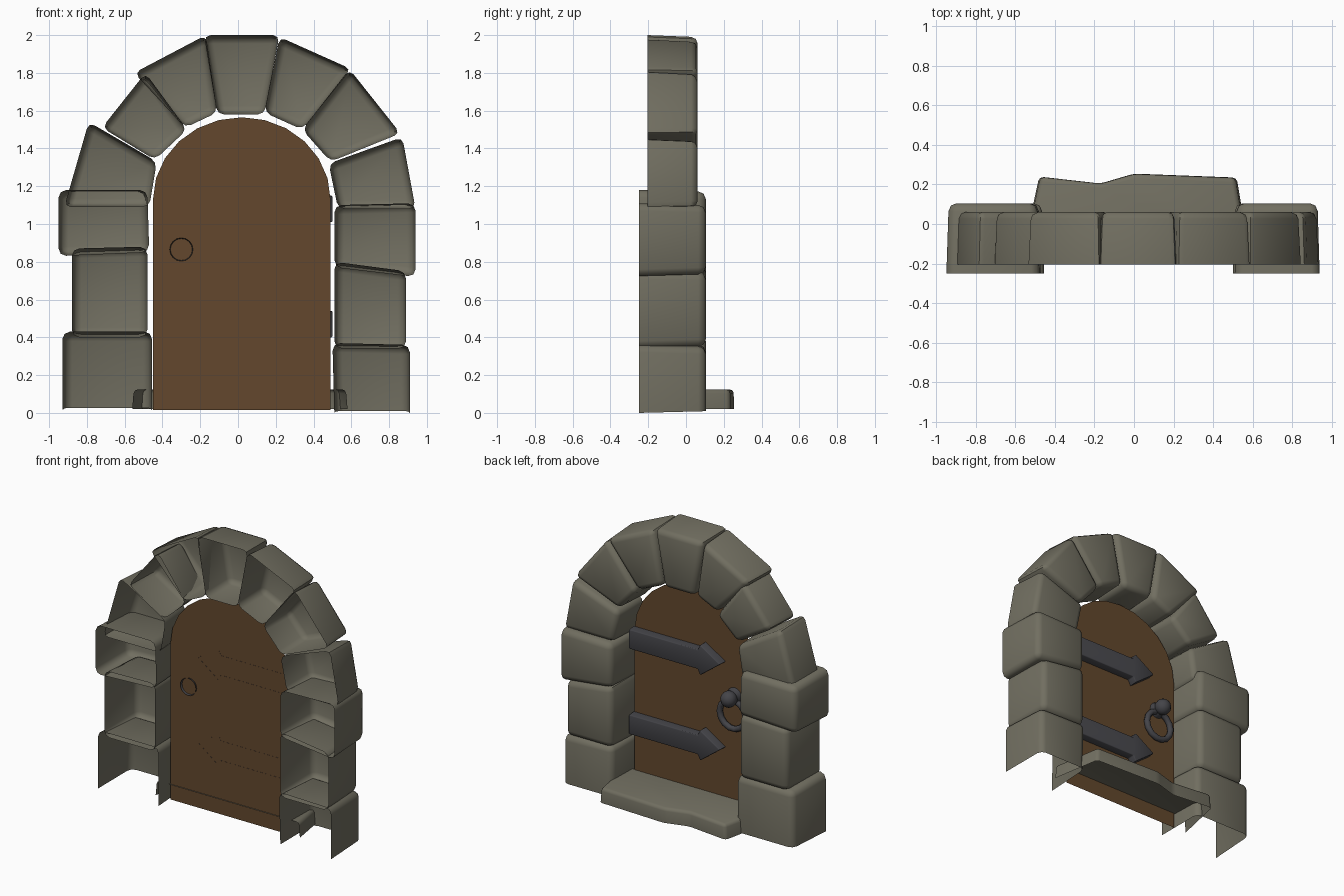
import bpy, bmesh, math
from mathutils import Vector, Matrix

cube = bpy.data.objects.get("Cube")
if cube:
    bpy.data.objects.remove(cube)


def material(name, rgb):
    m = bpy.data.materials.new(name)
    m.use_nodes = True
    m.diffuse_color = (*rgb, 1)
    bsdf = m.node_tree.nodes["Principled BSDF"]
    bsdf.inputs["Base Color"].default_value = (*rgb, 1)
    bsdf.inputs["Roughness"].default_value = 0.9
    return m


STONE = material("grey stone", (0.165, 0.157, 0.118))
WOOD = material("brown wood", (0.125, 0.064, 0.026))
IRON = material("dark iron", (0.058, 0.058, 0.066))


def finish(bm, name, mat, smooth=50):
    mesh = bpy.data.meshes.new(name)
    bm.to_mesh(mesh)
    bm.free()
    mesh.materials.append(mat)
    for p in mesh.polygons:
        p.use_smooth = True
    mesh.set_sharp_from_angle(angle=math.radians(smooth))
    ob = bpy.data.objects.new(name, mesh)
    bpy.context.collection.objects.link(ob)
    return ob


def shell(name, outline, start, end, mat, axis="y", taper=1.0, bevel=0.0, open_sides=()):
    """Extrude an outline along an axis, open at its start, with rounded edges."""
    bm = bmesh.new()
    mid = sum((Vector(p) for p in outline), Vector((0, 0))) / len(outline)

    def ring(depth, k):
        pts = [mid + (Vector(p) - mid) * k for p in outline]
        return [bm.verts.new((p.x, depth, p.y) if axis == "y" else (p.x, p.y, depth))
                for p in pts]

    a, b = ring(start, 1), ring(end, taper)
    n = len(outline)
    back = bm.faces.new(a)
    bm.faces.new(b)
    sides = [bm.faces.new((a[i], a[(i + 1) % n], b[(i + 1) % n], b[i])) for i in range(n)]
    bmesh.ops.recalc_face_normals(bm, faces=bm.faces[:])
    bmesh.ops.delete(bm, geom=[back] + [sides[i] for i in open_sides], context="FACES")
    if bevel:
        edges = [e for e in bm.edges if not e.is_boundary]
        bmesh.ops.bevel(bm, geom=edges, offset=bevel, segments=2, profile=0.5,
                        affect="EDGES", clamp_overlap=True)
    return finish(bm, name, mat)


# Side columns: hollow blocks, the lowest ones open underneath
columns = {
    "right_base_stone": [(-.93, .015), (-.455, .015), (-.455, .43), (-.93, .43)],
    "right_middle_stone": [(-.88, .40), (-.48, .40), (-.48, .88), (-.88, .87)],
    "right_upper_stone": [(-.95, .83), (-.47, .85), (-.48, 1.18), (-.95, 1.18)],
    "left_base_stone": [(.51, 0), (.91, 0), (.91, .36), (.50, .37)],
    "left_middle_stone": [(.51, .34), (.89, .34), (.89, .75), (.51, .80)],
    "left_upper_stone": [(.51, .77), (.94, .72), (.94, 1.11), (.51, 1.1)],
}
for name, quad in columns.items():
    shell(name, quad, -.25, .105, STONE, taper=.95, bevel=.04,
          open_sides=(0,) if "base" in name else ())

# Arch blocks, from the right spring over the keystone to the left spring
arch = [
    [(-.92, 1.09), (-.47, 1.09), (-.43, 1.33), (-.79, 1.54)],
    [(-.72, 1.51), (-.44, 1.34), (-.27, 1.50), (-.49, 1.80)],
    [(-.55, 1.80), (-.28, 1.51), (-.11, 1.59), (-.17, 2.0)],
    [(-.18, 2.0), (-.11, 1.58), (.14, 1.58), (.22, 2.0)],
    [(.22, 1.99), (.14, 1.59), (.34, 1.50), (.60, 1.82)],
    [(.59, 1.82), (.34, 1.50), (.49, 1.33), (.86, 1.48)],
    [(.87, 1.46), (.48, 1.32), (.53, 1.08), (.94, 1.08)],
]
for i, quad in enumerate(arch):
    shell(f"arch_stone_{i + 1}", quad, -.205, .062, STONE, taper=.95, bevel=.035)

# Doorstep, open underneath and behind
shell("doorstep", [(-.56, -.13), (.58, -.13), (.52, .235), (0, .255), (-.17, .205), (-.48, .24)],
      .02, .125, STONE, axis="z", taper=.985, bevel=.022, open_sides=(0,))

# Round-topped door panel, a single sheet
DOOR_Y = -.12
bm = bmesh.new()
outline = [(-.45, .015), (.49, .015)]
for i in range(13):
    t = math.pi * i / 12
    outline.append((.02 + .47 * math.cos(t), 1.13 + .435 * math.sin(t)))
panel = bm.faces.new([bm.verts.new((x, DOOR_Y, z)) for x, z in outline])
panel.normal_update()
if panel.normal.y < 0:
    panel.normal_flip()
finish(bm, "door_panel", WOOD)

# Arrow-headed hinge straps
for name, z in (("upper_hinge_strap", 1.08), ("lower_hinge_strap", .47)):
    top = [(.50, .07), (-.05, .07), (-.07, .11)]
    pts = top + [(-.23, .01)] + [(x, -h) for x, h in reversed(top)]
    shell(name, [(x, z + h) for x, h in pts], DOOR_Y - .001, DOOR_Y + .06, IRON,
          taper=.985, bevel=.006)

# Handle knob on a flared, open-backed socket
KNOB = Vector((-.30, DOOR_Y + .065, .865))
bm = bmesh.new()
bmesh.ops.create_uvsphere(bm, u_segments=12, v_segments=8, radius=.056,
                          matrix=Matrix.Translation(KNOB))
finish(bm, "handle_knob", IRON)
bm = bmesh.new()
bmesh.ops.create_cone(bm, cap_ends=False, segments=16, radius1=.04, radius2=.062, depth=.08,
                      matrix=Matrix.Translation((KNOB.x, DOOR_Y + .025, KNOB.z))
                      @ Matrix.Rotation(math.radians(90), 4, "X"))
finish(bm, "knob_socket", IRON)

# Pull ring
bpy.ops.mesh.primitive_torus_add(major_segments=14, minor_segments=8, major_radius=.103,
                                 minor_radius=.021, location=(-.30, DOOR_Y + .021, .74),
                                 rotation=(math.radians(90), 0, 0))
pull = bpy.context.object
pull.name = "pull_ring"
pull.data.materials.append(IRON)
bpy.ops.object.shade_smooth_by_angle(angle=math.radians(50))
